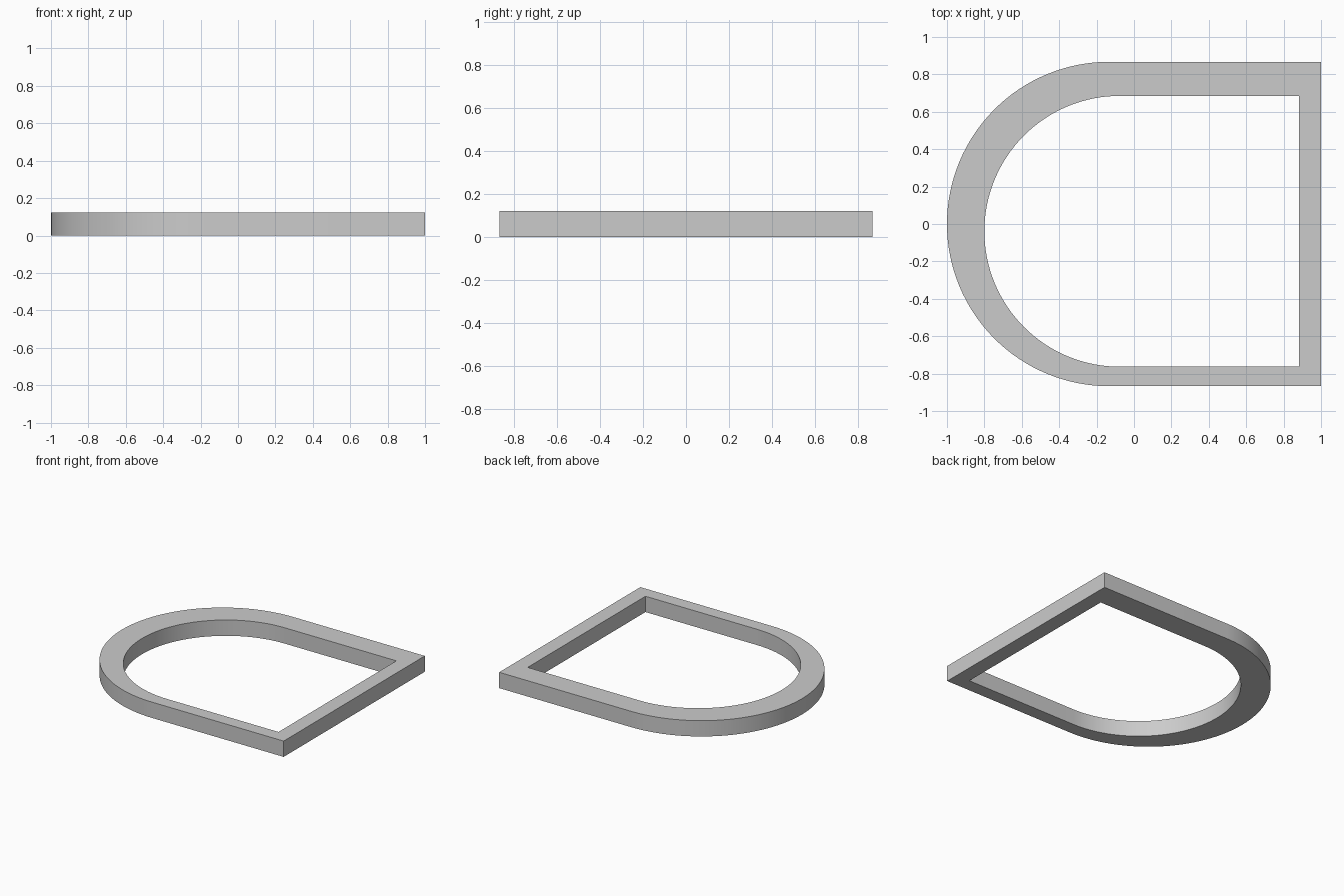
import bpy, bmesh, math

if "Cube" in bpy.data.objects:
    bpy.data.objects.remove(bpy.data.objects["Cube"])

HEIGHT = 0.123
SEGMENTS = 64


def d_outline(left, right, cy, radius):
    """Half-round on the left, square corners on the right."""
    cx = left + radius
    pts = []
    for i in range(SEGMENTS + 1):
        a = math.pi / 2 + math.pi * i / SEGMENTS
        pts.append((cx + radius * math.cos(a), cy + radius * math.sin(a)))
    return pts + [(right, cy - radius), (right, cy + radius)]


# Outer wall and off-centre opening
outer = d_outline(-1.0, 1.0, 0.0, 0.867)
inner = d_outline(-0.80, 0.883, -0.039, 0.724)

bm = bmesh.new()
rings = [[bm.verts.new((x, y, z)) for x, y in outline]
         for outline, z in ((outer, 0), (outer, HEIGHT), (inner, HEIGHT), (inner, 0))]

# Outer wall, top, inner wall and underside
n = len(outer)
for k in range(4):
    a, b = rings[k], rings[(k + 1) % 4]
    for i in range(n):
        j = (i + 1) % n
        bm.faces.new((a[i], a[j], b[j], b[i]))
bmesh.ops.recalc_face_normals(bm, faces=bm.faces)

mesh = bpy.data.meshes.new("rounded_frame")
bm.to_mesh(mesh)
bm.free()
frame = bpy.data.objects.new("rounded_frame", mesh)
bpy.context.collection.objects.link(frame)

bpy.context.view_layer.objects.active = frame
frame.select_set(True)
bpy.ops.object.shade_smooth_by_angle(angle=math.radians(30))
